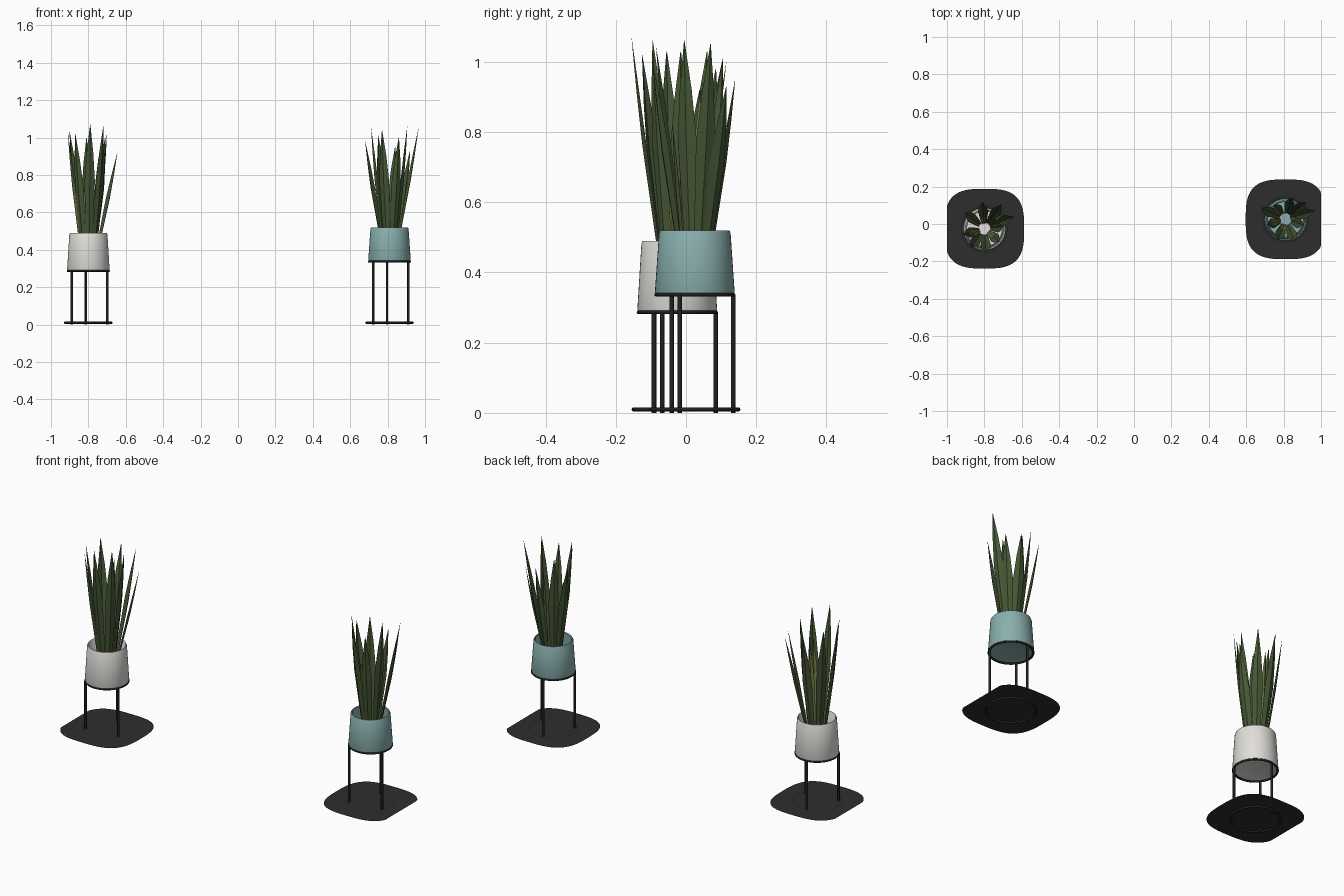
import bpy, bmesh, math
from mathutils import Vector

if "Cube" in bpy.data.objects:
    bpy.data.objects.remove(bpy.data.objects["Cube"])


def material(name, rgb):
    m = bpy.data.materials.new(name)
    m.diffuse_color = (*rgb, 1)
    m.use_nodes = True
    m.node_tree.nodes["Principled BSDF"].inputs["Base Color"].default_value = m.diffuse_color
    return m


BLACK = material("black_metal", (0.015, 0.015, 0.015))
DARK = material("dark_mat", (0.027, 0.027, 0.026))
GREEN = material("leaf_green", (0.06, 0.095, 0.035))
OLIVE = material("leaf_olive", (0.17, 0.19, 0.06))
WHITE = material("white_glaze", (0.75, 0.73, 0.70))
TEAL = material("teal_glaze", (0.25, 0.43, 0.42))


def finish(name, bm, mats, smooth=None):
    me = bpy.data.meshes.new(name)
    bm.to_mesh(me)
    bm.free()
    ob = bpy.data.objects.new(name, me)
    bpy.context.collection.objects.link(ob)
    for m in mats:
        me.materials.append(m)
    if smooth:
        bpy.ops.object.select_all(action='DESELECT')
        ob.select_set(True)
        bpy.context.view_layer.objects.active = ob
        bpy.ops.object.shade_smooth_by_angle(angle=math.radians(smooth))
    return ob


def lathe(name, profile, centre, mat, closed=False, seg=48):
    """Spin an (r, z) profile about the vertical axis through centre."""
    bm = bmesh.new()
    cx, cy = centre
    rings = []
    for r, z in profile:
        rings.append([bm.verts.new((cx + r * math.cos(2 * math.pi * i / seg),
                                    cy + r * math.sin(2 * math.pi * i / seg), z))
                      for i in range(seg)])
    pairs = list(zip(rings, rings[1:]))
    if closed:
        pairs.append((rings[-1], rings[0]))
    for a, b in pairs:
        for i in range(seg):
            j = (i + 1) % seg
            bm.faces.new((a[i], a[j], b[j], b[i]))
    if not closed:
        bm.faces.new(rings[0][::-1])
        bm.faces.new(rings[-1])
    bmesh.ops.recalc_face_normals(bm, faces=bm.faces)
    return finish(name, bm, [mat], 40)


def hoop(name, centre, radius, z, tube):
    prof = [(radius + tube * math.cos(a * math.pi / 5), z + tube * math.sin(a * math.pi / 5))
            for a in range(10)]
    return lathe(name, prof, centre, BLACK, closed=True)


def floor_mat(name, centre):
    # rounded-square sheet, trimmed where it would pass x = +-1
    bm = bmesh.new()
    vs = []
    for i in range(64):
        t = 2 * math.pi * (i + 0.5) / 64
        c, s = math.cos(t), math.sin(t)
        x = centre[0] + 0.213 * math.copysign(abs(c) ** (2 / 3.1), c)
        y = centre[1] + 0.213 * math.copysign(abs(s) ** (2 / 3.1), s)
        vs.append(bm.verts.new((max(-1, min(1, x)), y, 0.0155)))
    bm.faces.new(vs)
    return finish(name, bm, [DARK])


# leaf outline: (fraction of length, half width)
LEAF = [(0, 0.012), (0.3, 0.021), (0.6, 0.028), (0.8, 0.018), (1, 0.0008)]


def foliage(name, centre, base_z, tips):
    bm = bmesh.new()
    origin = Vector((centre[0], centre[1], 0))

    def leaf(tip, root, scale, mat):
        out = Vector((tip.x - origin.x, tip.y - origin.y, 0)).normalized()
        side = Vector((-out.y, out.x, 0))
        start = origin + out * root + Vector((0, 0, base_z))
        rows = []
        for t, w in LEAF:
            p = start.lerp(tip, t)
            w *= scale
            rows.append([bm.verts.new(q) for q in
                         (p - side * w, p + out * w * 0.35, p + side * w)])
        for a, b in zip(rows, rows[1:]):
            for k in (0, 1):
                f = bm.faces.new((a[k], a[k + 1], b[k + 1], b[k]))
                f.material_index = mat

    # outer ring of blades
    for dx, dy, z in tips:
        leaf(origin + Vector((dx, dy, z)), 0.03, 1, 0)
    # shorter inner blades
    for dx, dy, z in tips[::3]:
        leaf(origin + Vector((-dx * 0.55, -dy * 0.55, z - 0.13)), 0.026, 0.7, 1)
    return finish(name, bm, [GREEN, OLIVE])


def planter(tag, centre, z0, z1, glaze, tips):
    cx, cy = centre
    # hollow tapered pot with rounded rim and foot
    pot = [(0.100, z0 + 0.006), (0.111, z0 + 0.002), (0.1135, z0 + 0.008),
           (0.102, z1 - 0.008), (0.099, z1 - 0.001), (0.096, z1),
           (0.093, z1 - 0.004), (0.102, z0 + 0.020), (0.096, z0 + 0.014)]
    lathe(tag + "_pot", pot, centre, glaze)
    # stand: support hoop, foot hoop, three legs
    hoop(tag + "_stand_support_hoop", centre, 0.110, z0, 0.0055)
    hoop(tag + "_stand_foot_hoop", centre, 0.124, 0.010, 0.006)
    for n, deg in enumerate((97, 217, 337), 1):
        a = math.radians(deg)
        lathe(f"{tag}_stand_leg_{n}", [(0.0065, 0), (0.0065, z0)],
              (cx + 0.110 * math.cos(a), cy + 0.110 * math.sin(a)), BLACK, seg=12)
    floor_mat(tag + "_floor_mat", centre)
    foliage(tag + "_leaves", centre, z0 + 0.02, tips)


planter("white_planter", (-0.80, -0.025), 0.287, 0.49, WHITE, [
    (0.155, 0.064, 0.92), (0.09, 0.128, 1.00), (-0.01, 0.140, 1.00),
    (-0.10, 0.085, 1.03), (-0.11, -0.03, 1.03), (-0.07, -0.10, 1.02),
    (0.01, -0.130, 1.07), (0.08, -0.07, 1.06), (0.10, 0.01, 1.03)])

planter("teal_planter", (0.81, 0.025), 0.337, 0.52, TEAL, [
    (0.155, 0.045, 1.05), (0.095, -0.03, 1.06), (0.11, 0.09, 0.93),
    (0.03, 0.115, 0.95), (-0.06, 0.08, 1.01), (-0.13, 0.06, 0.98),
    (-0.098, -0.03, 1.05), (-0.04, -0.11, 1.04), (0.05, -0.12, 1.00)])
